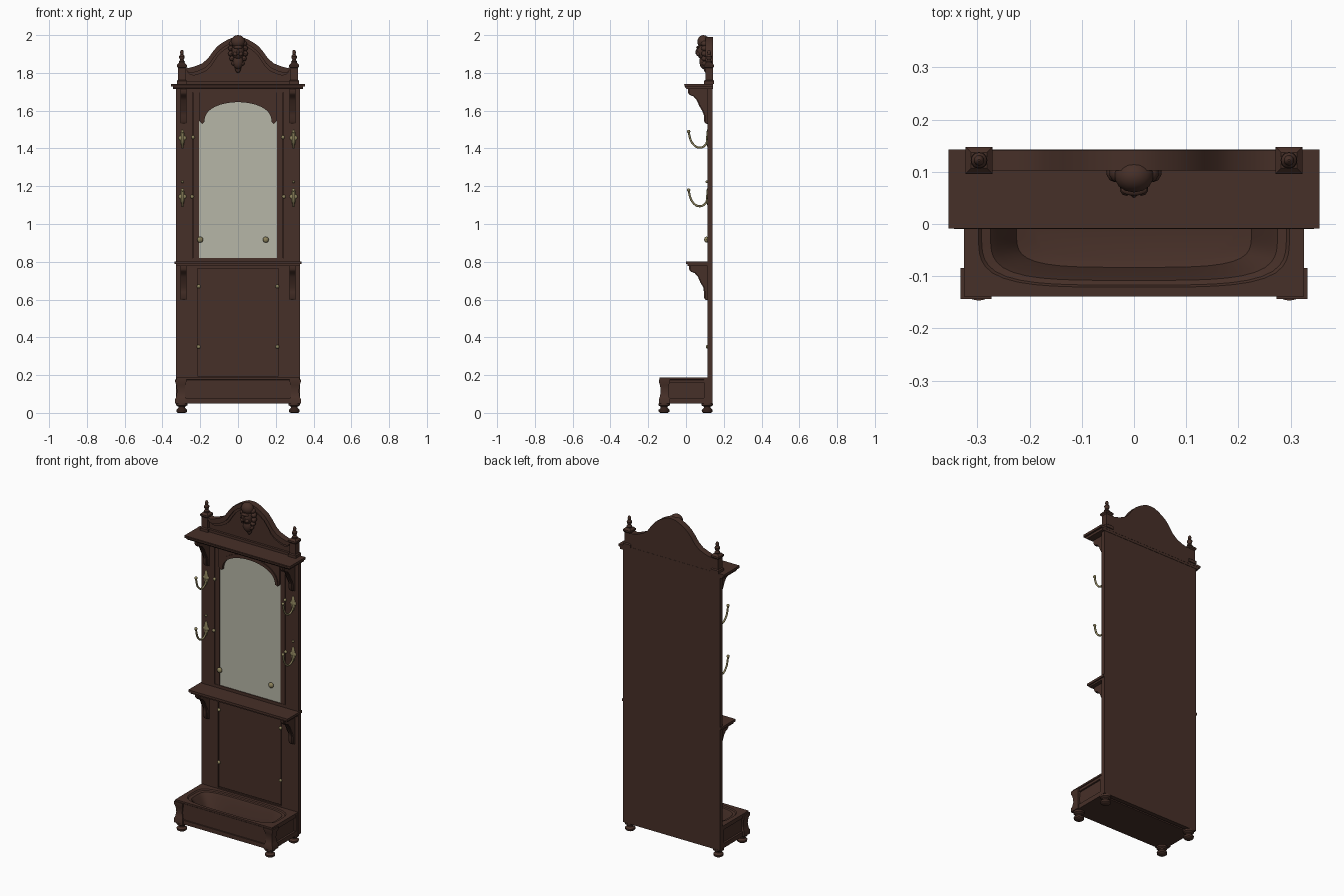
import bpy, bmesh, math
from mathutils import Vector, Matrix

if "Cube" in bpy.data.objects:
    bpy.data.objects.remove(bpy.data.objects["Cube"])


def material(name, rgb):
    m = bpy.data.materials.new(name)
    m.diffuse_color = (*rgb, 1)
    m.use_nodes = True
    m.node_tree.nodes["Principled BSDF"].inputs["Base Color"].default_value = m.diffuse_color
    return m


WOOD = material("dark walnut", (0.062, 0.029, 0.021))
GLASS = material("mirror grey", (0.47, 0.47, 0.39))
BRASS = material("old brass", (0.27, 0.23, 0.11))


def finish(name, bm, mat):
    bmesh.ops.recalc_face_normals(bm, faces=bm.faces)
    me = bpy.data.meshes.new(name)
    bm.to_mesh(me)
    bm.free()
    me.materials.append(mat)
    ob = bpy.data.objects.new(name, me)
    bpy.context.collection.objects.link(ob)
    return ob


def box(name, x, y, z, mat=WOOD):
    bm = bmesh.new()
    bmesh.ops.create_cube(bm, size=1)
    for v in bm.verts:
        v.co = [r[0] + (c + 0.5) * (r[1] - r[0]) for c, r in zip(v.co, (x, y, z))]
    return finish(name, bm, mat)


def prism(name, pts, axis, a, b, mat=WOOD):
    """Extrude a profile: axis Y takes (x, z) points, axis X takes (y, z) points."""
    bm = bmesh.new()
    put = (lambda p, t: (p[0], t, p[1])) if axis == "Y" else (lambda p, t: (t, p[0], p[1]))
    f = bm.faces.new([bm.verts.new(put(p, a)) for p in pts])
    new = bmesh.ops.extrude_face_region(bm, geom=[f])["geom"]
    d = Vector((0, b - a, 0) if axis == "Y" else (b - a, 0, 0))
    bmesh.ops.translate(bm, vec=d, verts=[v for v in new if isinstance(v, bmesh.types.BMVert)])
    return finish(name, bm, mat)


def loft(name, loops, mat=WOOD):
    bm = bmesh.new()
    rings = [[bm.verts.new(p) for p in lp] for lp in loops]
    n = len(rings[0])
    for r, s in zip(rings, rings[1:]):
        for i in range(n):
            bm.faces.new((r[i], r[(i + 1) % n], s[(i + 1) % n], s[i]))
    bm.faces.new(rings[0])
    bm.faces.new(rings[-1])
    return finish(name, bm, mat)


def turned(name, x, y, prof, segs=16, mat=WOOD):
    """Round (or square, segs=4) column from (radius, z) pairs."""
    k, off = (math.sqrt(2), math.pi / 4) if segs == 4 else (1, 0)
    ang = [off + 2 * math.pi * i / segs for i in range(segs)]
    return loft(name, [[(x + k * r * math.cos(t), y + k * r * math.sin(t), z) for t in ang]
                       for r, z in prof], mat)


def ball(name, c, r, mat=WOOD, segs=14):
    bm = bmesh.new()
    bmesh.ops.create_uvsphere(bm, u_segments=segs, v_segments=segs * 2 // 3, radius=1,
                              matrix=Matrix.Translation(c) @ Matrix.Diagonal((*r, 1)))
    return finish(name, bm, mat)


def tube(name, pts, depth, mat):
    cu = bpy.data.curves.new(name, "CURVE")
    cu.dimensions = "3D"
    cu.bevel_depth, cu.bevel_resolution, cu.resolution_u = depth, 2, 6
    cu.use_fill_caps = True
    sp = cu.splines.new("BEZIER")
    sp.bezier_points.add(len(pts) - 1)
    for bp, p in zip(sp.bezier_points, pts):
        bp.co = p
        bp.handle_left_type = bp.handle_right_type = "AUTO"
    cu.materials.append(mat)
    ob = bpy.data.objects.new(name, cu)
    bpy.context.collection.objects.link(ob)


# Back board, frame and panels
box("back_board", (-0.328, 0.328), (0.124, 0.14), (0.05, 1.72))
box("top_rail", (-0.328, 0.328), (0.114, 0.125), (1.695, 1.72))
box("middle_rail", (-0.328, 0.328), (0.114, 0.125), (0.765, 0.82))
box("bottom_rail", (-0.328, 0.328), (0.114, 0.125), (0.05, 0.195))
box("lower_panel", (-0.209, 0.209), (0.117, 0.125), (0.2, 0.76))
box("mirror", (-0.206, 0.206), (0.119, 0.125), (0.82, 1.68), GLASS)

# Arched spandrel above the mirror, with a raised bead
arc = [(0.178 * math.cos(t), 1.54 + 0.105 * math.sin(t) ** 0.85)
       for t in [math.pi * i / 28 for i in range(29)]]
arc = [(x, z if isinstance(z, float) else 1.54) for x, z in arc]
prism("arch_spandrel", [(0.206, 1.695), (0.206, 1.545), (0.19, 1.53)] + arc
      + [(-0.19, 1.53), (-0.206, 1.545), (-0.206, 1.695)], "Y", 0.108, 0.124)
outer = [(x * 1.1, 1.54 + (z - 1.54) * 1.2) for x, z in arc]
prism("arch_bead", arc + outer[::-1], "Y", 0.102, 0.115)

# Top shelf and middle shelf, stepped mouldings
prism("top_shelf", [(-0.005, 1.742), (-0.01, 1.737), (-0.006, 1.726), (0.006, 1.714),
                    (0.142, 1.714), (0.142, 1.742)], "X", -0.345, 0.345)
box("top_shelf_board", (-0.356, 0.356), (-0.009, 0.143), (1.728, 1.742))
box("middle_shelf", (-0.335, 0.335), (-0.001, 0.14), (0.788, 0.802))
box("middle_shelf_moulding", (-0.328, 0.328), (0.008, 0.13), (0.778, 0.789))

# Crest board with thick upper moulding
half = [(0.285, 1.83), (0.26, 1.826), (0.23, 1.834), (0.19, 1.85), (0.16, 1.875), (0.135, 1.91),
        (0.11, 1.94), (0.08, 1.962), (0.05, 1.978), (0.025, 1.988)]
top = half + [(0, 1.99)] + [(-x, z) for x, z in half[::-1]]
prism("crest_board", [(-0.285, 1.74), (0.285, 1.74)] + top, "Y", 0.122, 0.142)
prism("crest_moulding", top + [(x * 0.93, z - 0.026) for x, z in top[::-1]], "Y", 0.103, 0.138)
prism("crest_inner_bead", [(x * 0.95, z - 0.024) for x, z in top]
      + [(x * 0.89, z - 0.04) for x, z in top[::-1]], "Y", 0.113, 0.13)
box("crest_base", (-0.28, 0.28), (0.108, 0.14), (1.74, 1.757))

# Carved mask in the middle of the crest
for nm, c, r in [("mask_head", (0, 0.09, 1.915), (0.034, 0.034, 0.045)),
                 ("mask_crown", (0, 0.092, 1.965), (0.038, 0.032, 0.035)),
                 ("mask_nose", (0, 0.06, 1.91), (0.007, 0.01, 0.017)),
                 ("mask_brow", (0, 0.066, 1.935), (0.026, 0.012, 0.008)),
                 ("mask_beard", (0, 0.095, 1.86), (0.028, 0.024, 0.04)),
                 ("mask_tip", (0, 0.108, 1.825), (0.016, 0.015, 0.025))]:
    ball(nm, c, r)

# Basin box: body, rim and rounded hollow lofted in one piece
ANG = [2 * math.pi * i / 64 for i in range(64)]


def ring(a, b, z, n=None, cy=-0.013):
    out = []
    for t in ANG:
        c, s = math.cos(t), math.sin(t)
        k = (abs(c) ** n + abs(s) ** n) ** (-1 / n) if n else 1 / max(abs(c), abs(s))
        out.append((a * k * c, cy + b * k * s, z))
    return out


loft("basin_box", [ring(0.312, 0.117, 0.05), ring(0.312, 0.117, 0.172), ring(0.326, 0.126, 0.178),
                   ring(0.326, 0.126, 0.188), ring(0.298, 0.108, 0.188, 4),
                   ring(0.292, 0.104, 0.181, 4), ring(0.275, 0.095, 0.178, 4),
                   ring(0.262, 0.088, 0.16, 4), ring(0.225, 0.07, 0.085, 4),
                   ring(0.19, 0.055, 0.078, 4)])
box("basin_front_plinth", (-0.324, 0.324), (-0.138, -0.12), (0.05, 0.075))
box("basin_front_rail", (-0.32, 0.32), (-0.136, -0.12), (0.16, 0.175))

# Parts repeated on both sides
for sx, side in ((-1, "left"), (1, "right")):
    def span(a, b):
        return sorted((sx * a, sx * b))

    box(side + "_stile", span(0.24, 0.328), (0.114, 0.125), (0.19, 1.70))
    box(side + "_mirror_frame", span(0.206, 0.237), (0.116, 0.125), (0.82, 1.695))
    box(side + "_lower_stile", span(0.214, 0.241), (0.114, 0.125), (0.19, 0.77))

    # scrolled brackets under the shelves
    prof = [(0.12, 0), (0.015, 0), (0.015, -0.02), (0.024, -0.032), (0.045, -0.04), (0.062, -0.06),
            (0.075, -0.09), (0.09, -0.115), (0.1, -0.14), (0.1, -0.17), (0.108, -0.182), (0.12, -0.182)]
    for nm, z in (("upper", 1.715), ("lower", 0.78)):
        pts = [(y + (0.006 if z < 1 else 0) * (y < 0.1), z + d) for y, d in prof]
        prism(f"{side}_{nm}_bracket", pts, "X", *span(0.272, 0.304))
        prism(f"{side}_{nm}_bracket_rib", [(y - 0.005 * (y < 0.12), d) for y, d in pts],
              "X", *span(0.281, 0.295))

    # crest posts with finials
    turned(side + "_crest_post", sx * 0.297, 0.122,
           [(0.026, 1.74), (0.026, 1.758), (0.02, 1.763), (0.02, 1.825), (0.026, 1.832),
            (0.026, 1.842), (0.015, 1.853)], 4)
    turned(side + "_finial", sx * 0.297, 0.122,
           [(0.014, 1.85), (0.016, 1.86), (0.009, 1.868), (0.014, 1.878), (0.015, 1.888),
            (0.008, 1.898), (0.01, 1.908), (0.007, 1.918), (0.002, 1.922)])

    # curls of the mask
    for i, (x, z, r) in enumerate([(0.032, 1.955, 0.016), (0.038, 1.93, 0.015), (0.038, 1.902, 0.015),
                                   (0.032, 1.876, 0.014), (0.022, 1.85, 0.013)]):
        ball(f"{side}_mask_curl_{i}", (sx * x, 0.1, z), (r, r * 1.3, r), segs=10)
    ball(side + "_mask_cheek", (sx * 0.015, 0.066, 1.9), (0.012, 0.012, 0.012), segs=10)

    # basin corner posts, side rails and bun feet
    turned(side + "_basin_corner", sx * 0.303, -0.114,
           [(0.03, 0.05), (0.03, 0.072), (0.024, 0.085), (0.02, 0.115), (0.023, 0.145),
            (0.03, 0.165), (0.03, 0.178)], 4)
    box(side + "_basin_side_plinth", span(0.3, 0.324), (-0.12, 0.115), (0.05, 0.078))
    box(side + "_basin_side_rail", span(0.3, 0.322), (-0.12, 0.115), (0.16, 0.175))
    box(side + "_basin_rear_post", span(0.3, 0.324), (0.095, 0.135), (0.05, 0.188))
    for nm, y in (("front", -0.116), ("back", 0.112)):
        turned(f"{side}_{nm}_foot", sx * 0.298, y,
               [(0.02, 0), (0.028, 0.006), (0.029, 0.016), (0.018, 0.026), (0.018, 0.033),
                (0.03, 0.04), (0.031, 0.051)])

    # brass hooks on leaf plates
    for nm, z in (("upper", 1.4), ("lower", 1.09)):
        x = sx * 0.294
        tube(f"{side}_{nm}_hook", [(x, 0.113, z + 0.055), (x, 0.104, z + 0.02), (x, 0.07, z + 0.004),
                                   (x, 0.036, z + 0.025), (x, 0.02, z + 0.06), (x, 0.015, z + 0.088)],
             0.0055, BRASS)
        ball(f"{side}_{nm}_hook_tip", (x, 0.014, z + 0.09), (0.009, 0.009, 0.009), BRASS, 10)
        ball(f"{side}_{nm}_hook_plate", (x, 0.113, z + 0.055), (0.012, 0.006, 0.045), BRASS, 12)
        ball(f"{side}_{nm}_hook_leaf", (x, 0.113, z + 0.055), (0.021, 0.006, 0.014), BRASS, 12)
    ball(side + "_hook_stud", (sx * 0.294, 0.111, 1.223), (0.007, 0.008, 0.007), BRASS, 10)

    # brass studs
    for i, (x, z) in enumerate([(0.238, 1.46), (0.243, 1.145), (0.208, 0.67), (0.208, 0.35)]):
        ball(f"{side}_stud_{i}", (sx * x, 0.113, z), (0.01, 0.008, 0.01), BRASS, 10)

# Knobs on the mirror
for i, x in enumerate((-0.2, 0.147)):
    ball(f"mirror_knob_{i}", (x, 0.108, 0.917), (0.016, 0.012, 0.016), BRASS, 12)

# Smooth the round parts, keep edges sharp
bpy.ops.object.select_all(action="DESELECT")
for ob in bpy.context.scene.objects:
    if ob.type == "MESH":
        ob.select_set(True)
        bpy.context.view_layer.objects.active = ob
bpy.ops.object.shade_smooth_by_angle(angle=math.radians(38))
